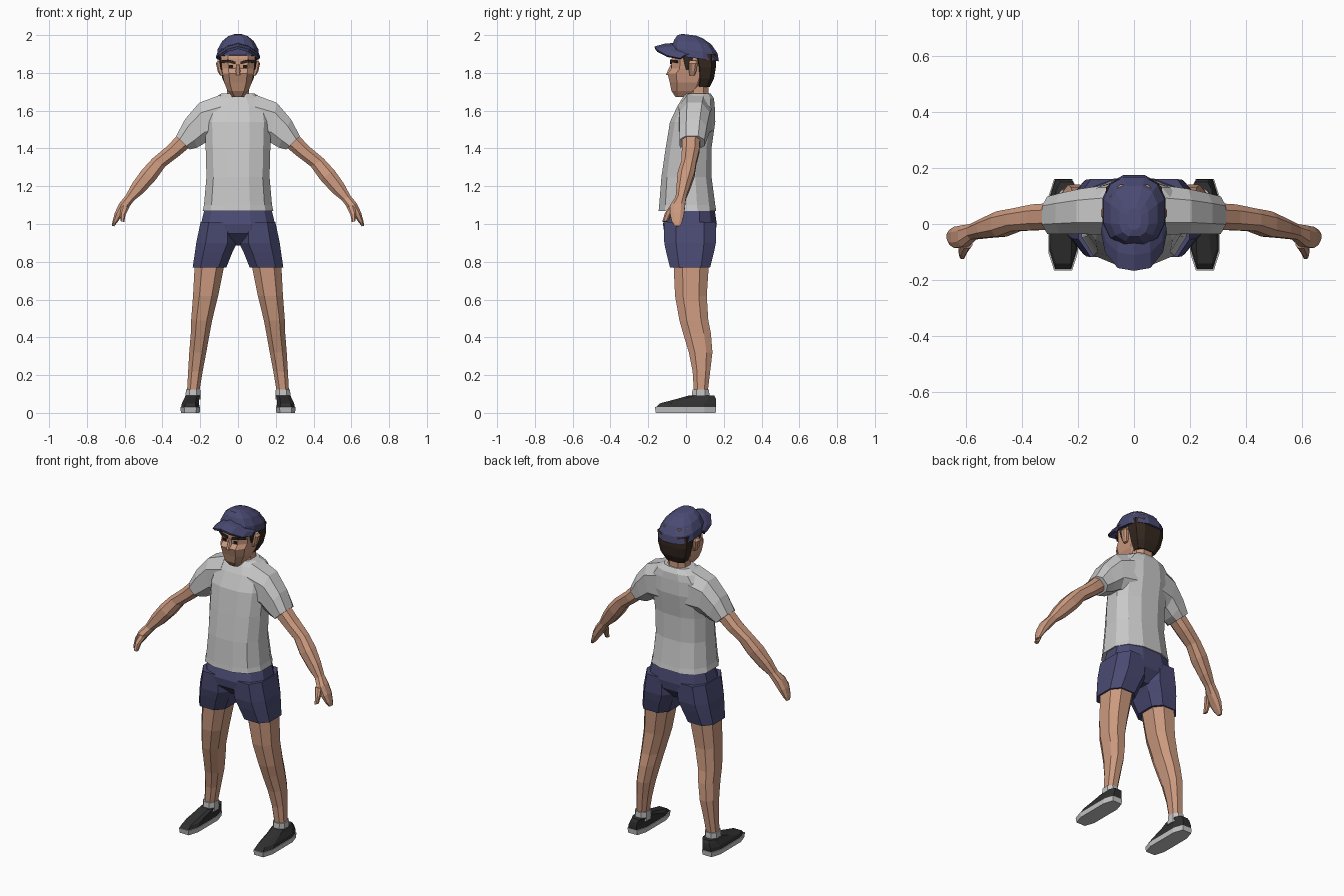
import bpy, bmesh, math


def mat(name, r, g, b):
    m = bpy.data.materials.new(name)
    m.diffuse_color = (r, g, b, 1)
    return m


SKIN = mat("skin", .60, .32, .21)
MASK = mat("face_covering", .50, .27, .175)
SHIRT = mat("light_grey_cloth", .58, .58, .58)
NAVY = mat("navy_cloth", .068, .068, .17)
HAIR = mat("dark_brown_hair", .035, .021, .014)
SHOE = mat("charcoal", .03, .03, .03)
SOLE = mat("pale_grey", .55, .55, .55)
EYE = mat("eye_black", .01, .008, .007)


def finish(name, bm, material, mirror=False, thick=0):
    bmesh.ops.recalc_face_normals(bm, faces=bm.faces)
    me = bpy.data.meshes.new(name)
    bm.to_mesh(me)
    bm.free()
    me.materials.append(material)
    ob = bpy.data.objects.new(name, me)
    bpy.context.collection.objects.link(ob)
    if thick:
        s = ob.modifiers.new("thickness", 'SOLIDIFY')
        s.thickness, s.offset = thick, 0
    if mirror:
        m = ob.modifiers.new("mirror", 'MIRROR')
        m.use_mirror_merge = False
    return ob


def spow(v, p):
    return math.copysign(abs(v) ** p, v)


def loft(name, rows, material, n=8, p=.8, mirror=False, shear=0):
    """Each row is a ring: two opposite points (xa, za), (xb, zb) and a y range."""
    bm = bmesh.new()
    rings = []
    scale = spow(math.cos(math.pi / n), p)
    for xa, za, xb, zb, y0, y1 in rows:
        ring = []
        for k in range(n):
            a = math.pi / n + 2 * math.pi * k / n
            f, g = spow(math.cos(a), p) / scale, spow(math.sin(a), p) / scale
            y = (y0 + y1) / 2 + g * (y1 - y0) / 2
            ring.append(bm.verts.new(((xa + xb) / 2 + f * (xb - xa) / 2, y,
                                      (za + zb) / 2 + f * (zb - za) / 2 - shear * y)))
        rings.append(ring)
    for a, b in zip(rings, rings[1:]):
        for k in range(n):
            bm.faces.new((a[k], a[(k + 1) % n], b[(k + 1) % n], b[k]))
    bm.faces.new(rings[0])
    bm.faces.new(rings[-1])
    return finish(name, bm, material, mirror)


def sym(*rows):
    """Centred level rings given as (z, half width, y0, y1)."""
    return [(-w, z, w, z, y0, y1) for z, w, y0, y1 in rows]


def level(*rows):
    """Off-centre level rings given as (z, x inner, x outer, y0, y1)."""
    return [(xa, z, xb, z, y0, y1) for z, xa, xb, y0, y1 in rows]


def sheet(name, lines, material, mirror=False, thick=.006):
    """Grid surface through several lines of points."""
    bm = bmesh.new()
    vs = [[bm.verts.new(c) for c in line] for line in lines]
    for a, b in zip(vs, vs[1:]):
        for k in range(len(a) - 1):
            bm.faces.new((a[k], a[k + 1], b[k + 1], b[k]))
    return finish(name, bm, material, mirror, thick)


# Shirt body and sleeves
loft("shirt_body", sym(
    (1.07, .187, -.145, .16), (1.10, .180, -.142, .155), (1.25, .167, -.13, .135),
    (1.40, .171, -.108, .135), (1.54, .176, -.085, .155), (1.625, .165, -.045, .152),
    (1.665, .13, -.02, .148), (1.692, .085, 0, .13)), SHIRT, n=12)
loft("sleeves", [
    (.09, 1.685, .09, 1.43, -.04, .14), (.205, 1.642, .165, 1.435, -.035, .125),
    (.28, 1.555, .215, 1.405, -.035, .11), (.328, 1.465, .255, 1.395, -.035, .098)],
    SHIRT, mirror=True)

# Arms, hands and thumbs
loft("arms", [
    (.30, 1.49, .24, 1.42, -.02, .075), (.38, 1.408, .315, 1.358, -.022, .07),
    (.455, 1.345, .385, 1.305, -.025, .055), (.51, 1.285, .435, 1.235, -.045, .045),
    (.56, 1.215, .50, 1.165, -.05, .02), (.595, 1.15, .55, 1.125, -.055, .0)],
    SKIN, mirror=True)
loft("hands", [
    (.595, 1.15, .55, 1.125, -.055, 0), (.628, 1.11, .58, 1.085, -.082, -.005),
    (.652, 1.06, .612, 1.045, -.085, -.01), (.664, 1.015, .638, 1.01, -.075, -.02),
    (.668, .99, .655, .988, -.06, -.03)], SKIN, mirror=True)
loft("thumbs", [
    (.615, 1.10, .575, 1.09, -.085, -.045), (.625, 1.06, .595, 1.05, -.112, -.075),
    (.622, 1.015, .602, 1.01, -.125, -.098)], SKIN, mirror=True)

# Shorts
loft("shorts_hips", sym(
    (1.10, .172, -.09, .148), (1.0, .196, -.122, .163), (.95, .19, -.115, .155),
    (.885, .06, -.05, .10)), NAVY, n=12)
loft("shorts_legs", level(
    (1.01, .01, .198, -.118, .16), (.90, .006, .221, -.115, .158),
    (.85, .03, .228, -.105, .148), (.77, .062, .24, -.085, .128)), NAVY, mirror=True, p=.7)

# Legs
loft("legs", level(
    (.85, .07, .222, -.07, .125), (.77, .075, .23, -.065, .12), (.62, .105, .238, -.058, .11),
    (.49, .137, .248, -.035, .118), (.42, .15, .25, -.015, .132), (.32, .168, .258, .015, .14),
    (.22, .187, .264, .035, .128), (.11, .205, .27, .042, .115)), SKIN, mirror=True)

# Socks and shoes
loft("socks", level((.07, .198, .278, .03, .125), (.125, .2, .276, .034, .122)),
     SOLE, mirror=True)
loft("shoe_soles", level((0, .203, .302, -.16, .157), (.03, .2, .305, -.165, .16)),
     SOLE, mirror=True, p=.55)
loft("shoe_uppers", level(
    (.03, .204, .301, -.16, .158), (.05, .206, .297, -.14, .16),
    (.075, .205, .285, -.045, .158), (.092, .2, .278, .015, .15)), SHOE, mirror=True, p=.6)

# Neck and head, with the lower face covered
loft("neck", sym((1.64, .07, .0, .125), (1.70, .058, .012, .12), (1.78, .058, .01, .12)), SKIN)
head = loft("head", sym(
    (1.672, .03, -.055, .02), (1.705, .055, -.077, .07), (1.75, .074, -.086, .10),
    (1.797, .082, -.098, .125), (1.822, .086, -.076, .13), (1.875, .09, -.076, .14),
    (1.94, .085, -.06, .14)), SKIN, p=.6)
head.data.materials.append(MASK)
for f in head.data.polygons:
    if f.center.z < 1.8 and f.center.y < -.03 and f.normal.y < -.4:
        f.material_index = 1
loft("nose", sym((1.79, .014, -.106, -.06), (1.815, .012, -.095, -.06),
                 (1.845, .007, -.08, -.06)), SKIN)
loft("ears", level((1.785, .075, .095, .02, .045), (1.81, .08, .108, .015, .055),
                   (1.85, .08, .117, .015, .062), (1.865, .08, .108, .02, .055)),
     SKIN, mirror=True)

# Brows and eyes
sheet("brows", [[(.014, -.08, z - .004), (.053, -.08, z + .006), (.09, -.046, z + .002)]
                for z in (1.85, 1.864)], HAIR, mirror=True, thick=.009)
sheet("eyes", [[(x, -.077, z) for x in (.026, .048)] for z in (1.826, 1.841)],
      EYE, mirror=True)

# Hair at the back and sideburns
loft("hair", sym((1.725, .06, .055, .125), (1.77, .083, .055, .148),
                 (1.83, .096, .05, .158), (1.90, .10, .03, .16)), HAIR, p=.65)
loft("sideburns", level((1.815, .075, .09, .0, .018), (1.84, .075, .096, -.008, .03),
                        (1.895, .075, .1, -.02, .04)), HAIR, mirror=True)

# Cap dome, tilted down toward the back, and curved brim
loft("cap_dome", sym(
    (1.884, .112, -.078, .174), (1.925, .108, -.076, .167), (1.968, .084, -.062, .135),
    (1.994, .052, -.045, .09), (2.004, .025, -.02, .055)), NAVY, n=12, shear=.13)
inner = [(0, -.055), (.5, -.045), (.88, -.02), (1, .015)]
outer = [(0, -.165), (.5, -.155), (.88, -.10), (1, -.03)]


def brim_line(pts, top, width):
    full = [(-t, y) for t, y in reversed(pts[1:])] + pts
    return [(width * t, y, top - .058 * t * t) for t, y in full]


middle = [(t, (y + outer[i][1]) / 2) for i, (t, y) in enumerate(inner)]
sheet("cap_brim", [brim_line(inner, 1.952, .106), brim_line(middle, 1.948, .109),
                   brim_line(outer, 1.933, .111)], NAVY, thick=.014)
